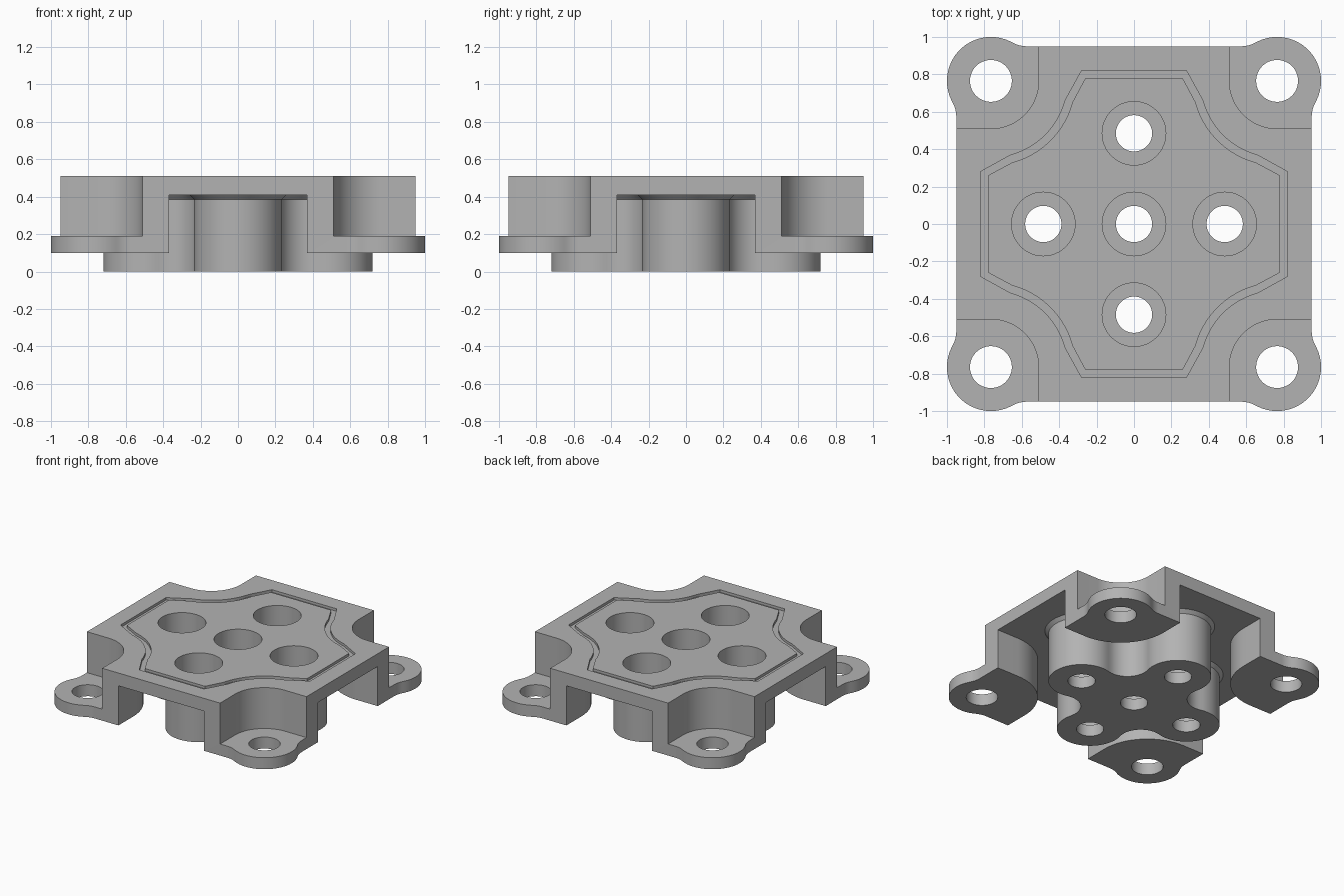
import bpy, bmesh
from math import radians, cos, sin, sqrt, atan2, degrees

cube = bpy.data.objects.get("Cube")
if cube:
    bpy.data.objects.remove(cube, do_unlink=True)

EAR = 0.765      # ear hole offset from the centre
LOBE = 0.485     # outer bore offset from the centre

grey = bpy.data.materials.new("plain grey")
grey.use_nodes = True
color = (0.45, 0.45, 0.45, 1)
grey.diffuse_color = color
grey.node_tree.nodes["Principled BSDF"].inputs["Base Color"].default_value = color


def arc(cx, cy, r, start, end, steps=16):
    angles = [radians(start + (end - start) * i / steps) for i in range(steps + 1)]
    return [(cx + r * cos(a), cy + r * sin(a)) for a in angles]


def four_way(points):
    """Repeat one quadrant of an outline around z."""
    out = []
    for c, s in ((1, 0), (0, 1), (-1, 0), (0, -1)):
        out += [(x * c - y * s, x * s + y * c) for x, y in points]
    return out


def loft(name, sections, closed=False):
    """Skin a stack of (outline, z) sections; closed joins last to first."""
    bm = bmesh.new()
    rings = [[bm.verts.new((x, y, z)) for x, y in pts] for pts, z in sections]
    pairs = list(zip(rings, rings[1:]))
    if closed:
        pairs.append((rings[-1], rings[0]))
    else:
        bm.faces.new(rings[0])
        bm.faces.new(rings[-1])
    for a, b in pairs:
        for i in range(len(a)):
            j = (i + 1) % len(a)
            bm.faces.new((a[i], a[j], b[j], b[i]))
    bmesh.ops.recalc_face_normals(bm, faces=bm.faces)
    mesh = bpy.data.meshes.new(name)
    bm.to_mesh(mesh)
    bm.free()
    mesh.materials.append(grey)
    obj = bpy.data.objects.new(name, mesh)
    bpy.context.collection.objects.link(obj)
    return obj


def prism(name, outline, low, high):
    return loft(name, [(outline, low), (outline, high)])


def combine(target, tool, operation="DIFFERENCE"):
    mod = target.modifiers.new(tool.name, "BOOLEAN")
    mod.operation = operation
    mod.solver = "EXACT"
    mod.object = tool
    bpy.context.view_layer.objects.active = target
    bpy.ops.object.modifier_apply(modifier=mod.name)
    bpy.data.objects.remove(tool, do_unlink=True)


def drill(target, x, y, r, low, high):
    combine(target, prism("drill", arc(x, y, r, 0, 352.5, 47), low, high))


# Square body with filleted round ears
fillet, ear_r, half = 0.17, 0.235, 0.95
run = half + fillet - EAR
rise = sqrt((ear_r + fillet) ** 2 - run ** 2)
lean = degrees(atan2(rise, run))
corner = (arc(half + fillet, EAR - rise, fillet, 180, 180 - lean, 8)
          + arc(EAR, EAR, ear_r, -lean, 90 + lean, 32)[1:-1]
          + arc(EAR - rise, half + fillet, fillet, lean - 90, -90, 8))
body = prism("mounting_plate", four_way(corner), 0.10, 0.51)

# Cross-shaped hollow underneath, leaving four legs
hollow = [(1.2, 0.37)] + arc(EAR, EAR, 0.395, 270, 180, 24) + [(0.37, 1.2)]
combine(body, prism("hollow", four_way(hollow), -0.1, 0.41))

# Rounded pockets above the ears, with ear holes
pocket = [(1.2, 0.51), (1.2, 1.2), (0.51, 1.2)] + arc(EAR, EAR, 0.255, 180, 270, 24)
for sx in (1, -1):
    for sy in (1, -1):
        outline = [(x * sx, y * sy) for x, y in pocket]
        combine(body, prism("pocket", outline, 0.19, 0.6))
        drill(body, EAR * sx, EAR * sy, 0.112, -0.1, 0.3)


# Four-lobed central boss, flared where it meets the plate
def boss_outline(grow):
    r, f = 0.235 + grow, 0.16 - grow
    reach = r + f
    c = (LOBE + sqrt(2 * reach ** 2 - LOBE ** 2)) / 2
    a = degrees(atan2(c, c - LOBE))
    return four_way(arc(LOBE, 0, r, 0, a, 20)
                    + arc(c, c, f, 180 + a, 90 - a + 180, 12)[1:-1]
                    + arc(0, LOBE, r, 90 - a, 90, 20)[:-1])


plain, flared = boss_outline(0), boss_outline(0.025)
boss = loft("boss", [(plain, 0), (plain, 0.385), (flared, 0.41), (flared, 0.45)])
combine(body, boss, "UNION")

# Counterbored holes through the boss
for x, y in ((0, 0), (LOBE, 0), (-LOBE, 0), (0, LOBE), (0, -LOBE)):
    drill(body, x, y, 0.17, 0.09, 0.6)
    drill(body, x, y, 0.097, -0.1, 0.3)


# Shallow sealing groove on the top face
def groove_outline(inset):
    side = 0.82 - inset
    end = 0.28 - inset / 2
    return four_way([(side, end)] + arc(EAR, EAR, 0.41 + inset, 255, 195, 20) + [(end, side)])


outer, inner = groove_outline(0), groove_outline(0.04)
groove = loft("groove", [(outer, 0.49), (outer, 0.6), (inner, 0.6), (inner, 0.49)], closed=True)
combine(body, groove)

# Smooth the round walls, keep the edges crisp
bpy.ops.object.select_all(action="DESELECT")
body.select_set(True)
bpy.context.view_layer.objects.active = body
bpy.ops.object.shade_smooth_by_angle(angle=radians(30))
